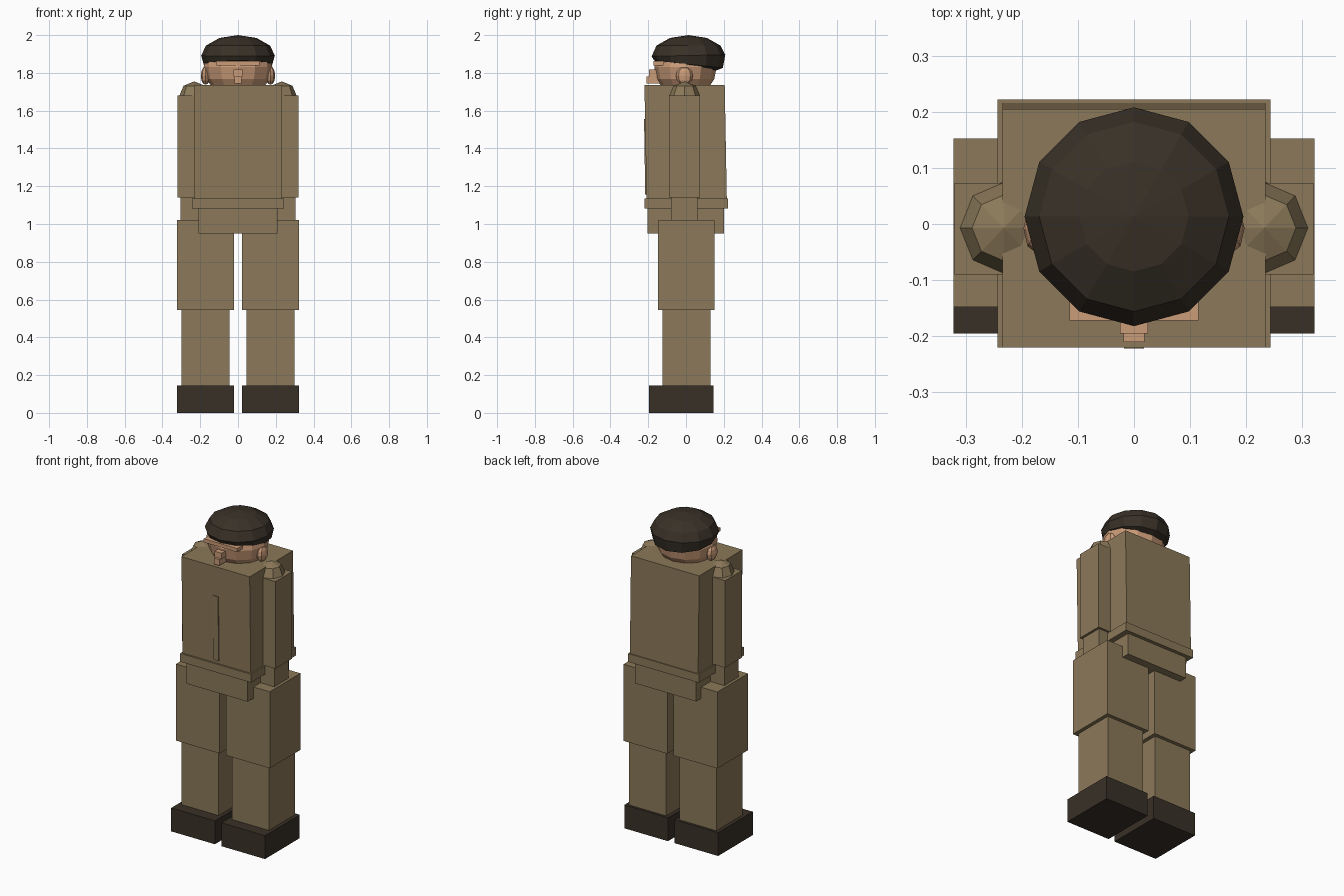
import bpy, bmesh, math

if "Cube" in bpy.data.objects:
    bpy.data.objects.remove(bpy.data.objects["Cube"])


def material(name, rgb):
    m = bpy.data.materials.new(name)
    m.diffuse_color = (*rgb, 1)
    m.use_nodes = True
    m.node_tree.nodes["Principled BSDF"].inputs["Base Color"].default_value = m.diffuse_color
    return m


OLIVE = material("olive cloth", (0.258, 0.190, 0.100))
DARK = material("dark brown", (0.040, 0.030, 0.020))
SKIN = material("skin", (0.60, 0.335, 0.190))


def finish(name, bm, mat):
    bmesh.ops.recalc_face_normals(bm, faces=bm.faces)
    me = bpy.data.meshes.new(name)
    bm.to_mesh(me)
    bm.free()
    me.materials.append(mat)
    ob = bpy.data.objects.new(name, me)
    bpy.context.collection.objects.link(ob)
    return ob


def box(name, x, y, z, mat, lean=(0, 0)):
    """Box from ranges; lean shifts the top and bottom along y."""
    bm = bmesh.new()
    bmesh.ops.create_cube(bm, size=1)
    for v in bm.verts:
        top = v.co.z > 0
        v.co = (x[v.co.x > 0], y[v.co.y > 0] + lean[top], z[top])
    return finish(name, bm, mat)


def ball(name, centre, radii, segs, rings, mat):
    bm = bmesh.new()
    bmesh.ops.create_uvsphere(bm, u_segments=segs, v_segments=rings, radius=1)
    for v in bm.verts:
        v.co = [c + r * p for c, r, p in zip(centre, radii, v.co)]
    return finish(name, bm, mat)


# legs and arms, one set per side
for side, s in (("left", 1), ("right", -1)):
    def span(a, b):
        return tuple(sorted((s * a, s * b)))
    box(side + "_shoe", span(0.022, 0.322), (-0.195, 0.145), (0, 0.145), DARK)
    box(side + "_shin", span(0.045, 0.30), (-0.125, 0.13), (0.145, 0.545), OLIVE)
    box(side + "_thigh", span(0.022, 0.322), (-0.148, 0.152), (0.545, 1.02), OLIVE)
    box(side + "_forearm", span(0.18, 0.305), (-0.08, 0.06), (0.98, 1.14), OLIVE)
    box(side + "_upper_arm", span(0.20, 0.32), (-0.09, 0.073), (1.14, 1.68), OLIVE)
    ball(side + "_shoulder", (s * 0.232, -0.007, 1.675), (0.08, 0.083, 0.08), 8, 4, OLIVE)
    ball(side + "_ear", (s * 0.172, -0.008, 1.785), (0.025, 0.045, 0.048), 8, 6, SKIN)

# jacket
box("hips", (-0.21, 0.21), (-0.205, 0.20), (0.95, 1.085), OLIVE)
box("belt", (-0.243, 0.243), (-0.22, 0.222), (1.083, 1.135), OLIVE)
box("torso", (-0.234, 0.234), (-0.215, 0.21), (1.135, 1.737), OLIVE, (0.006, -0.005))
box("jacket_placket", (-0.018, 0.018), (-0.222, -0.20), (1.155, 1.555), OLIVE, (0.006, 0))

# head and face
ball("head", (0, -0.003, 1.83), (0.182, 0.165, 0.165), 12, 8, SKIN)
box("brow", (-0.115, 0.115), (-0.172, -0.08), (1.84, 1.862), SKIN)
box("nose_bridge", (-0.025, 0.025), (-0.195, -0.13), (1.782, 1.818), SKIN)
box("nose_tip", (-0.019, 0.019), (-0.21, -0.13), (1.745, 1.782), SKIN)

# cap: stacked twelve-sided rings, lower rings sloping down to the back
bm = bmesh.new()
rings = []
for r, z, slope in ((0.14, 1.832, -0.15), (0.182, 1.846, -0.11), (0.195, 1.892, 0.02),
                    (0.169, 1.945, 0), (0.0975, 1.985, 0)):
    ring = []
    for i in range(12):
        a = math.tau * i / 12
        y = r * math.sin(a)
        ring.append(bm.verts.new((r * math.cos(a), 0.013 + y, z + slope * y)))
    rings.append(ring)
crown = bm.verts.new((0, 0.013, 2.0))
for i in range(12):
    j = (i + 1) % 12
    for a, b in zip(rings, rings[1:]):
        bm.faces.new((a[i], a[j], b[j], b[i]))
    bm.faces.new((rings[-1][i], rings[-1][j], crown))
bm.faces.new(rings[0][::-1])
finish("cap", bm, DARK)
